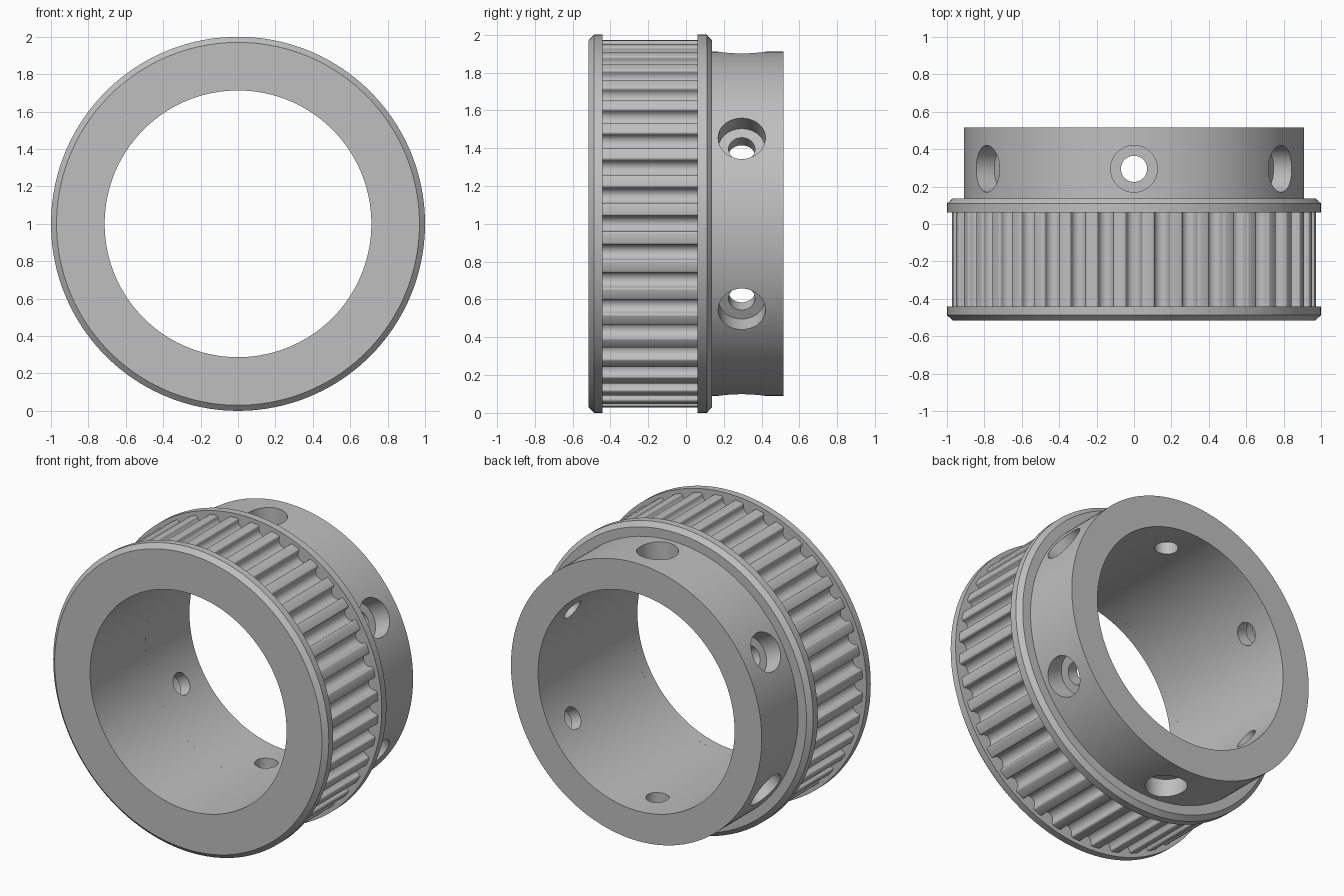
import bpy, bmesh
from math import sin, cos, pi, tau
from mathutils import Matrix, Vector

default = bpy.data.objects.get("Cube")
if default:
    bpy.data.objects.remove(default, do_unlink=True)

TEETH, SEGMENTS = 40, 160
BORE, TIP, HUB = 0.713, 0.972, 0.91
AXIS = Matrix.Translation((0, 0, 1))

metal = bpy.data.materials.new("grey metal")
metal.use_nodes = True
grey = (0.52, 0.52, 0.52, 1)
metal.diffuse_color = grey
metal.node_tree.nodes["Principled BSDF"].inputs["Base Color"].default_value = grey


def loft(name, sections, transform=AXIS):
    """Join closed cross-sections into a closed ring."""
    bm = bmesh.new()
    rows = [[bm.verts.new(p) for p in s] for s in sections]
    for i, row in enumerate(rows):
        prev = rows[i - 1]
        for j in range(len(row)):
            bm.faces.new((prev[j - 1], prev[j], row[j], row[j - 1]))
    bmesh.ops.remove_doubles(bm, verts=bm.verts[:], dist=1e-5)
    bmesh.ops.recalc_face_normals(bm, faces=bm.faces[:])
    bm.transform(transform)
    mesh = bpy.data.meshes.new(name)
    bm.to_mesh(mesh)
    bm.free()
    mesh.materials.append(metal)
    obj = bpy.data.objects.new(name, mesh)
    bpy.context.collection.objects.link(obj)
    return obj


def polar(r, y, a):
    return Vector((r * sin(a), y, r * cos(a)))


def lathe(name, profile, steps=SEGMENTS, transform=AXIS):
    """Revolve a (radius, y) profile about the y axis."""
    return loft(name, [[polar(r, y, tau * i / steps) for r, y in profile]
                       for i in range(steps)], transform)


def select_only(obj):
    bpy.ops.object.select_all(action='DESELECT')
    obj.select_set(True)
    bpy.context.view_layer.objects.active = obj


# Chamfered flanges
front_flange = lathe("front_flange", [
    (BORE, -0.515), (0.97, -0.515), (1, -0.487), (1, -0.442), (BORE, -0.442)])
back_flange = lathe("back_flange", [
    (BORE, 0.062), (1, 0.062), (1, 0.11), (0.97, 0.137), (BORE, 0.137)])

# Toothed rim: round-bottomed grooves with rounded lips
GROOVE, LIP = 0.041, 0.012
half = [(GROOVE * sin(t * pi / 12), 0.955 - GROOVE * cos(t * pi / 12)) for t in range(7)]
half += [(GROOVE + LIP * (1 - cos(t * pi / 8)), TIP - LIP + LIP * sin(t * pi / 8))
         for t in range(5)]
groove = [(-x, r) for x, r in reversed(half[1:])] + half
sections = []
total = TEETH * len(groove)
for tooth in range(TEETH):
    turn = Matrix.Rotation(tau * tooth / TEETH, 3, 'Y')
    for k, (x, r) in enumerate(groove):
        a = tau * (tooth * len(groove) + k - len(groove) // 2) / total
        outer = turn @ Vector((x, 0, r))
        sections.append([polar(BORE, -0.442, a), outer + Vector((0, -0.442, 0)),
                         outer + Vector((0, 0.062, 0)), polar(BORE, 0.062, a)])
toothed_rim = loft("toothed_rim", sections)

# Hub with six stepped screw holes
hub = lathe("hub", [(BORE, 0.137), (HUB, 0.137), (HUB, 0.515), (BORE, 0.515)])
for i in range(6):
    place = (Matrix.Translation((0, 0.295, 1)) @ Matrix.Rotation(tau * i / 6, 4, 'Y')
             @ Matrix.Rotation(pi / 2, 4, 'X'))
    cutter = lathe("screw_hole_cutter", [
        (0, 0.6), (0.07, 0.6), (0.07, 0.79), (0.125, 0.79), (0.125, 1.05), (0, 1.05)],
        48, place)
    cutter.hide_render = True
    cut = hub.modifiers.new("screw_hole", 'BOOLEAN')
    cut.operation = 'DIFFERENCE'
    cut.solver = 'EXACT'
    cut.object = cutter
    select_only(hub)
    bpy.ops.object.modifier_apply(modifier=cut.name)
    bpy.data.objects.remove(cutter, do_unlink=True)

for part in (front_flange, back_flange, toothed_rim, hub):
    select_only(part)
    bpy.ops.object.shade_smooth_by_angle(angle=pi / 7)
